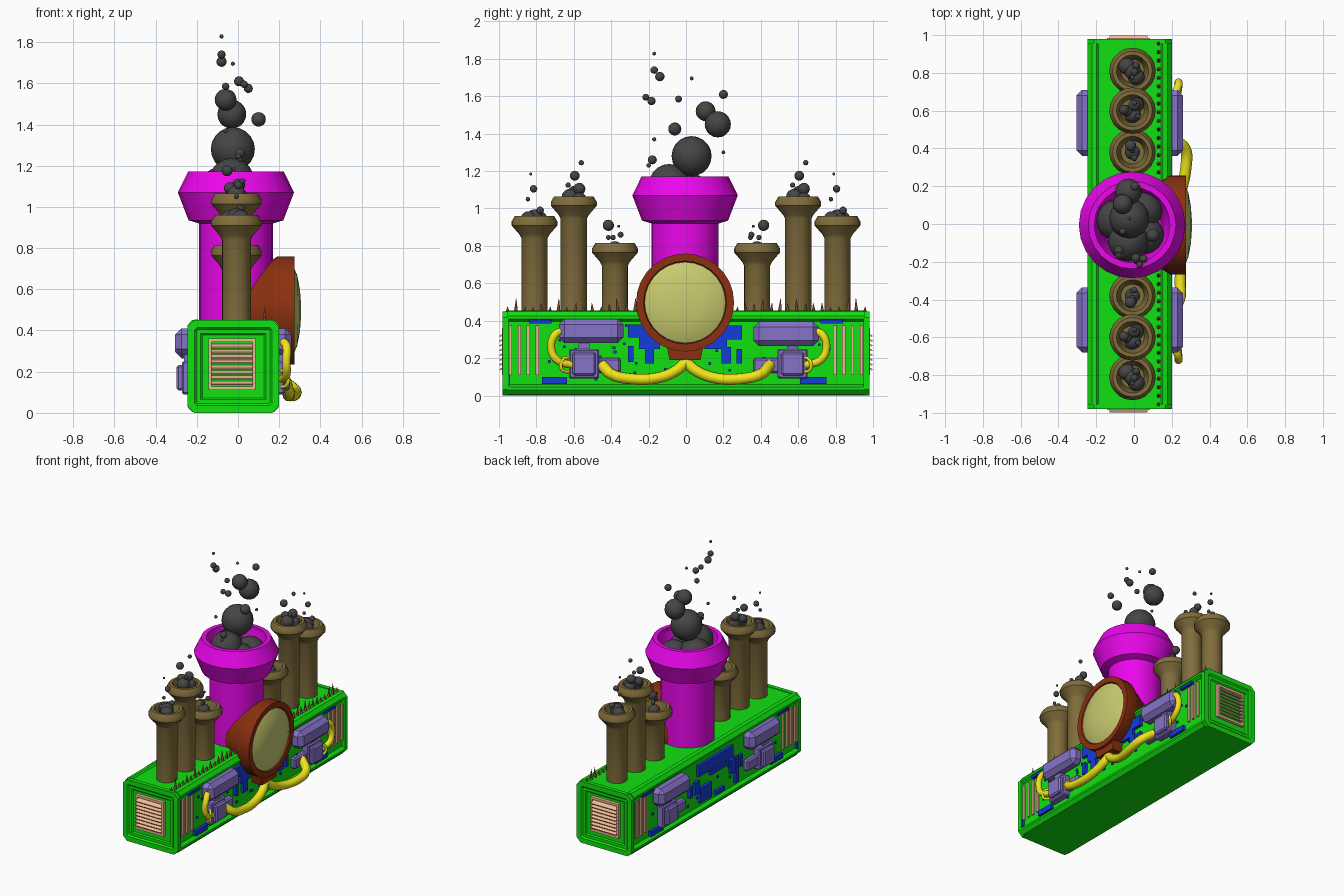
import bpy, bmesh, math, random
from mathutils import Matrix, Vector

if "Cube" in bpy.data.objects:
    bpy.data.objects.remove(bpy.data.objects["Cube"])
random.seed(4)
CX = -0.023  # centre plane of the engine body


def mat(name, c):
    m = bpy.data.materials.new(name)
    m.diffuse_color = (*c, 1)
    m.use_nodes = True
    m.node_tree.nodes["Principled BSDF"].inputs["Base Color"].default_value = m.diffuse_color
    return m


GREEN = mat("green", (.005, .75, .005))
MAGENTA = mat("magenta", (.83, .002, .83))
OLIVE = mat("olive", (.22, .155, .045))
RUST = mat("rust", (.26, .03, .005))
GLASS = mat("glass", (.58, .6, .16))
PURPLE = mat("purple", (.24, .17, .58))
BLUE = mat("blue", (.007, .045, .7))
YELLOW = mat("yellow", (.87, .79, .01))
PEACH = mat("peach", (.87, .5, .3))
SPIKE = mat("spike", (.4, .13, .08))
SMOKE = mat("smoke", (.06, .06, .06))


def finish(bm, name, material, smooth=False):
    bmesh.ops.recalc_face_normals(bm, faces=bm.faces)
    me = bpy.data.meshes.new(name)
    bm.to_mesh(me)
    bm.free()
    me.materials.append(material)
    ob = bpy.data.objects.new(name, me)
    bpy.context.collection.objects.link(ob)
    if smooth:
        bpy.ops.object.select_all(action='DESELECT')
        ob.select_set(True)
        bpy.context.view_layer.objects.active = ob
        bpy.ops.object.shade_smooth_by_angle(angle=math.radians(35))
    return ob


def box(bm, x, y, z, rot=0, bevel=0):
    """Box from three (min, max) ranges, optionally tilted about x and bevelled."""
    c = Vector([(a[0] + a[1]) / 2 for a in (x, y, z)])
    s = [abs(a[1] - a[0]) for a in (x, y, z)]
    m = Matrix.Translation(c) @ Matrix.Rotation(rot, 4, 'X') @ Matrix.Diagonal((*s, 1))
    vs = bmesh.ops.create_cube(bm, size=1, matrix=m)['verts']
    if bevel:
        es = list({e for v in vs for e in v.link_edges})
        bmesh.ops.bevel(bm, geom=es, offset=bevel, segments=1, affect='EDGES')


def lathe(name, profile, matrix, material, n=24):
    """Spin (radius, height) points about local z."""
    bm = bmesh.new()
    rings = [[bm.verts.new(matrix @ Vector((r * math.cos(2 * math.pi * i / n),
              r * math.sin(2 * math.pi * i / n), h))) for i in range(n)] for r, h in profile]
    for a, b in zip(rings, rings[1:]):
        for i in range(n):
            bm.faces.new((a[i], a[(i + 1) % n], b[(i + 1) % n], b[i]))
    bm.faces.new(rings[0])
    bm.faces.new(rings[-1])
    return finish(bm, name, material, True)


def tube(name, pts, r, material):
    cu = bpy.data.curves.new(name, 'CURVE')
    cu.dimensions = '3D'
    cu.bevel_depth, cu.bevel_resolution, cu.resolution_u = r, 3, 5
    cu.use_fill_caps = True
    sp = cu.splines.new('BEZIER')
    sp.bezier_points.add(len(pts) - 1)
    for p, co in zip(sp.bezier_points, pts):
        p.co = co
        p.handle_left_type = p.handle_right_type = 'AUTO'
    cu.materials.append(material)
    bpy.context.collection.objects.link(bpy.data.objects.new(name, cu))


def prism(bm, section, y0, y1):
    a = [bm.verts.new((CX + x, y0, z)) for x, z in section]
    b = [bm.verts.new((CX + x, y1, z)) for x, z in section]
    n = len(a)
    for i in range(n):
        bm.faces.new((a[i], a[(i + 1) % n], b[(i + 1) % n], b[i]))
    return bm.faces.new(a), bm.faces.new(b)


# Engine body: long block with rails along its edges and sunken side walls
half = [(.17, 0), (.2, .005), (.223, .03), (.223, .045), (.2, .06), (.2, .395),
        (.223, .41), (.223, .425), (.2, .45), (.175, .455), (.165, .445)]
bm = bmesh.new()
prism(bm, half + [(-x, z) for x, z in reversed(half)], -.955, .955)
finish(bm, "engine_body", GREEN)

# End frames with a stepped recess
octa = [(.19, 0), (.223, .033), (.223, .417), (.19, .45)]
for s, label in ((-1, "front"), (1, "back")):
    bm = bmesh.new()
    cap = prism(bm, octa + [(-x, z) for x, z in reversed(octa)], s * .95, s * .98)[1]
    bmesh.ops.recalc_face_normals(bm, faces=bm.faces)
    for t, d in ((.035, 0), (.01, -.01), (.02, 0), (.008, -.008)):
        bmesh.ops.inset_region(bm, faces=[cap], thickness=t, depth=d, use_even_offset=True)
    finish(bm, label + "_end_frame", GREEN)
    # Louvred grille
    bm = bmesh.new()
    for x in ((-.143, -.128), (.07, .085)):
        box(bm, x, (s * .95, s * .985), (.11, .36))
    for z in ((.11, .127), (.343, .36)):
        box(bm, (-.143, .085), (s * .95, s * .985), z)
    for i in range(8):
        z = .145 + i * .0255
        box(bm, (-.13, .072), (s * .965, s * .998), (z - .004, z + .004), rot=s * -.45)
    finish(bm, label + "_grille", PEACH)

# Small exhaust stacks, hollow at the top
stacks = [(s * y, h) for s in (-1, 1) for y, h in ((.38, .815), (.6, 1.065), (.81, .96))]
for y, h in stacks:
    lathe("exhaust_stack", [(.07, .43), (.07, h - .12), (.08, h - .1), (.123, h - .05),
          (.123, h - .03), (.105, h), (.085, h), (.075, h - .03), (.062, h - .1)],
          Matrix.Translation((-.008, y, 0)), OLIVE, 20)

# Main chimney
lathe("main_chimney", [(.18, .43), (.18, .92), (.23, .935), (.282, 1.07), (.232, 1.172),
      (.2, 1.172), (.2, 1.12), (.165, 1.05), (.155, .95)],
      Matrix.Translation((-.01, -.005, 0)), MAGENTA, 24)

# Round lamp on the right side: housing, lens and bracket
side = Matrix.Translation((0, -.005, .497)) @ Matrix.Rotation(math.pi / 2, 4, 'Y')
lathe("lamp_housing", [(.17, .0), (.19, .06), (.245, .165), (.262, .19), (.262, .275),
      (.222, .275), (.215, .255)], side, RUST, 28)
lathe("lamp_lens", [(.218, .25), (.216, .268), (.17, .288), (.1, .301), (.03, .306)],
      side, GLASS, 28)
bm = bmesh.new()
box(bm, (.17, .255), (-.115, .105), (.19, .32))
for v in bm.verts:
    if v.co.z < .2:
        v.co.y = -.005 + (v.co.y + .005) * .75
finish(bm, "lamp_bracket", RUST)

# Row of spikes along the right top edge
bm = bmesh.new()
for i in range(43):
    y = -.955 + i * .0455
    h = random.choice((.03, .05, .075))
    m = Matrix.Translation((.13, y, .445)) @ Matrix.Rotation(random.uniform(-.12, .12), 4, 'X')
    bmesh.ops.create_cone(bm, cap_ends=True, segments=6, radius1=.011, radius2=.001,
                          depth=h, matrix=m @ Matrix.Translation((0, 0, h / 2)))
finish(bm, "spikes", SPIKE)

# Side machinery, the same on both walls
for s, label in ((1, "right"), (-1, "left")):
    def xr(a, b):
        return tuple(sorted((CX + s * a, CX + s * b)))
    # Capacitor housings, control boxes and their connectors
    bm = bmesh.new()
    for y, z in (((-.68, -.335), (.28, .41)), ((.36, .71), (.265, .395))):
        box(bm, xr(.18, .282), y, z, bevel=.03)
    for y in ((-.625, -.465), (.49, .65)):
        z = (.09, .25)
        box(bm, xr(.18, .25), y, z, bevel=.008)
        box(bm, xr(.24, .275), (y[0] + .018, y[1] - .018), (z[0] + .018, z[1] - .018), bevel=.01)
        box(bm, xr(.19, .24), (y[0] + .05, y[1] - .05), (.23, .3))
    for y in ((-.47, -.35), (.36, .5)):
        box(bm, xr(.18, .235), y, (.12, .2), bevel=.01)
    finish(bm, label + "_power_boxes", PURPLE)
    # Cooling slats near the ends
    bm = bmesh.new()
    for y in (.795, .843, .89, .938):
        for k in (-1, 1):
            box(bm, xr(.19, .212), (k * y - .009, k * y + .009), (.11, .375))
    finish(bm, label + "_cooling_slats", PEACH)
    # Blue circuit plates and scattered studs
    bm = bmesh.new()
    plates = [(-.84, -.72, .385, .403), (-.77, -.635, .062, .1), (.61, .75, .062, .1),
              (.72, .84, .385, .403), (-.31, -.28, .18, .265), (.27, .3, .17, .25),
              (-.96, -.94, .06, .11), (-.22, -.17, .17, .27), (.19, .24, .17, .26)]
    if s > 0:
        plates += [(-.31, -.14, .31, .38), (-.25, -.14, .25, .31), (.12, .3, .3, .375),
                   (.1, .22, .25, .3)]
    else:
        plates += [(-.2, .2, .29, .37), (.05, .18, .09, .2), (-.15, .06, .25, .28),
                   (-.26, -.23, .08, .27), (-.1, 0, .08, .11)]
    for a, b, c, d in plates:
        box(bm, xr(.19, .222), (a, b), (c, d))
    for i in range(36):
        y, z = random.uniform(-.77, .77), random.uniform(.075, .375)
        box(bm, xr(.19, .209), (y - .007, y + .007), (z - .007, z + .007))
    finish(bm, label + "_circuit_plates", BLUE)

# Yellow hoses on the right side
for s in (-1, 1):
    b = .03 if s > 0 else 0
    tube("main_hose", [(.22, s * .0, .18), (.235, s * .05, .135), (.245, s * .15, .095),
         (.245 + b, s * .3, .09), (.24 + b, s * .4, .115), (.2, s * .45, .165)], .03, YELLOW)
    o = .03 if s > 0 else 0
    tube("side_hose", [(.215, s * (.655 + o), .348), (.235, s * (.7 + o), .325),
         (.235, s * (.72 + o), .25), (.235, s * (.69 + o), .19), (.215, s * (.61 + o), .163)],
         .021, YELLOW)
    tube("thin_cable", [(.21, s * .62, .205), (.24, s * .66, .19), (.24, s * .665, .14),
         (.21, s * .62, .125)], .009, YELLOW)


# Smoke puffs
def puffs(name, items):
    bm = bmesh.new()
    for x, y, z, r in items:
        bmesh.ops.create_uvsphere(bm, u_segments=16, v_segments=10, radius=r,
                                  matrix=Matrix.Translation((x, y, z)))
    finish(bm, name, SMOKE, True)


puffs("main_smoke", [
    (-.025, .03, 1.28, .107), (-.03, -.09, 1.13, .108), (-.09, .02, 1.08, .11),
    (.06, -.06, 1.06, .1), (.05, .07, 1.06, .1), (-.03, .17, 1.45, .07),
    (-.06, .105, 1.52, .053), (.1, -.06, 1.425, .035), (-.08, -.14, 1.705, .025),
    (-.08, -.17, 1.74, .02), (-.08, -.17, 1.828, .01), (-.025, .03, 1.695, .01),
    (.03, -.215, 1.595, .018), (.005, .2, 1.61, .024), (.05, -.185, 1.575, .022),
    (-.06, -.04, 1.585, .018), (.01, -.18, 1.26, .024), (.01, -.2, 1.23, .012),
    (-.06, -.17, 1.37, .011), (.01, .2, 1.3, .01)])
for y, h in stacks:
    k = 1 if y > 0 else -1
    if h < .9:
        rel = [(0, 0, -.03, .04), (-.01, k * .035, .095, .03), (.01, -k * .03, .045, .016),
               (0, k * .01, .03, .014), (-.01, -k * .02, .09, .008), (.01, -.035, .03, .013)]
    elif h > 1:
        rel = [(0, -.02, -.005, .045), (.01, .03, .04, .032), (-.03, .0, .025, .03),
               (-.045, .005, .11, .026), (.02, .03, -.02, .04), (.01, .04, .18, .014),
               (.03, -.03, .06, .014)]
    else:
        rel = [(0, .0, -.01, .045), (.02, -.03, -.02, .045), (-.03, .025, -.02, .045),
               (.01, -.005, .145, .02), (-.01, -.02, .225, .008), (0, -.035, .09, .012),
               (.02, .03, .03, .02)]
    puffs("stack_smoke", [(-.008 + a, y + b, h + c, r) for a, b, c, r in rel])
